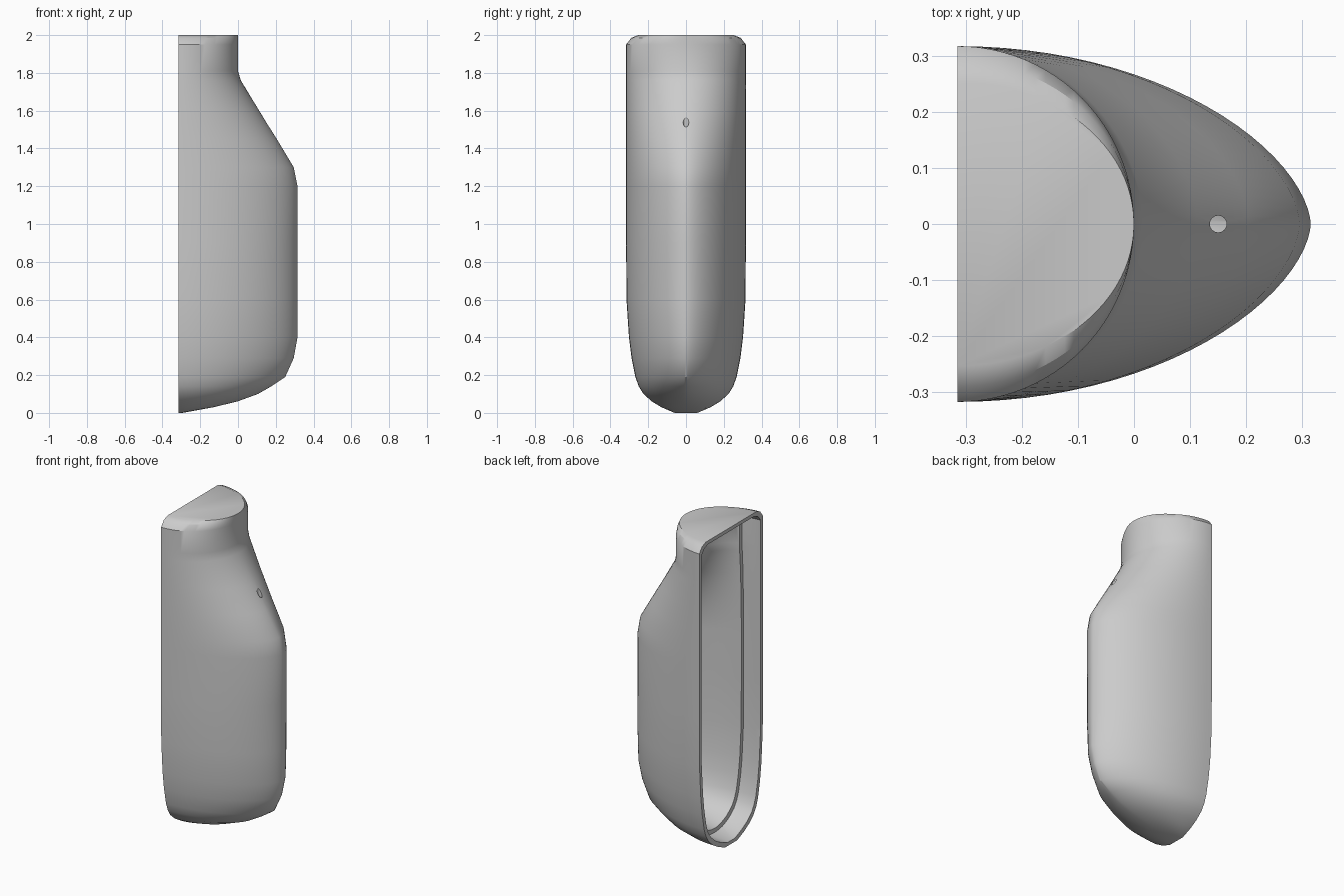
import bpy, bmesh, math

if "Cube" in bpy.data.objects:
    bpy.data.objects.remove(bpy.data.objects["Cube"])

BACK, TOP = -0.315, 2.0
# Height, half width, depth of the nose from the open side, roundness of the section
RINGS = [
    (0.00, 0.06, 0.02, 0.50), (0.03, 0.13, 0.185, 0.52), (0.06, 0.18, 0.31, 0.56),
    (0.10, 0.225, 0.42, 0.60), (0.14, 0.25, 0.49, 0.63), (0.19, 0.268, 0.565, 0.66),
    (0.29, 0.288, 0.61, 0.66), (0.40, 0.302, 0.63, 0.63), (0.60, 0.315, 0.63, 0.60),
    (0.90, 0.317, 0.63, 0.60), (1.20, 0.317, 0.63, 0.60), (1.30, 0.317, 0.61, 0.59),
    (1.45, 0.317, 0.52, 0.57), (1.60, 0.317, 0.427, 0.54), (1.76, 0.317, 0.33, 0.51),
    (1.81, 0.317, 0.315, 0.50), (1.95, 0.317, 0.315, 0.50), (1.985, 0.29, 0.315, 0.50),
    (2.00, 0.253, 0.315, 0.50)]
STEPS = 48


def material(name, value):
    mat = bpy.data.materials.new(name)
    mat.use_nodes = True
    mat.diffuse_color = (value, value, value, 1)
    mat.node_tree.nodes["Principled BSDF"].inputs["Base Color"].default_value = (value, value, value, 1)
    return mat


def loft(name, inset=0.0, overhang=0.0, limit=None):
    """Skin the horizontal sections, shrunk by inset and cut off at x = limit."""
    bm = bmesh.new()
    loops = []
    for z, width, depth, power in RINGS:
        w, d = max(width - inset, 0.03), max(depth - inset, 0.015)
        height = inset + z * (TOP - 2 * inset) / TOP
        pts = []
        for i in range(STEPS + 1):
            a = math.pi * (i / STEPS - 0.5)
            s = math.sin(a)
            y = math.copysign(w * abs(s) ** (2 * power), s)
            x = BACK if i in (0, STEPS) else BACK + d * math.cos(a)
            pts.append((x, y))
        if overhang:
            pts = [(BACK - overhang, -w)] + pts + [(BACK - overhang, w)]
        loops.append([bm.verts.new((x, y, height)) for x, y in pts])
    n = len(loops[0])
    for low, high in zip(loops, loops[1:]):
        for i in range(n):
            j = (i + 1) % n
            bm.faces.new((low[i], low[j], high[j], high[i]))
    bm.faces.new(list(reversed(loops[0])))
    bm.faces.new(loops[-1])
    if limit is not None:
        geom = bm.verts[:] + bm.edges[:] + bm.faces[:]
        bmesh.ops.bisect_plane(bm, geom=geom, plane_co=(limit, 0, 0),
                               plane_no=(1, 0, 0), clear_outer=True)
        bmesh.ops.holes_fill(bm, edges=[e for e in bm.edges if e.is_boundary])
    bmesh.ops.recalc_face_normals(bm, faces=bm.faces)
    mesh = bpy.data.meshes.new(name)
    bm.to_mesh(mesh)
    bm.free()
    obj = bpy.data.objects.new(name, mesh)
    bpy.context.collection.objects.link(obj)
    return obj


# Outer body, open along the flat side
shell = loft("shell")
shell.data.materials.append(material("plain grey", 0.6))

# Main cavity, and a wider shallow one that leaves a ledge behind the rim
cavity = loft("cavity_cutter", 0.045, 0.1)
ledge = loft("ledge_cutter", 0.022, 0.1, -0.2)

# Small vertical hole through the sloping shoulder
bpy.ops.mesh.primitive_cylinder_add(vertices=24, radius=0.015, depth=0.4, location=(0.15, 0, 1.53))
hole = bpy.context.object
hole.name = "hole_cutter"

bpy.context.view_layer.objects.active = shell
for cutter in (cavity, ledge, hole):
    mod = shell.modifiers.new(cutter.name, "BOOLEAN")
    mod.operation = "DIFFERENCE"
    mod.solver = "EXACT"
    mod.object = cutter
    bpy.ops.object.modifier_apply(modifier=mod.name)
    bpy.data.objects.remove(cutter)

bpy.ops.object.select_all(action="DESELECT")
shell.select_set(True)
bpy.ops.object.shade_smooth_by_angle(angle=math.radians(32))
